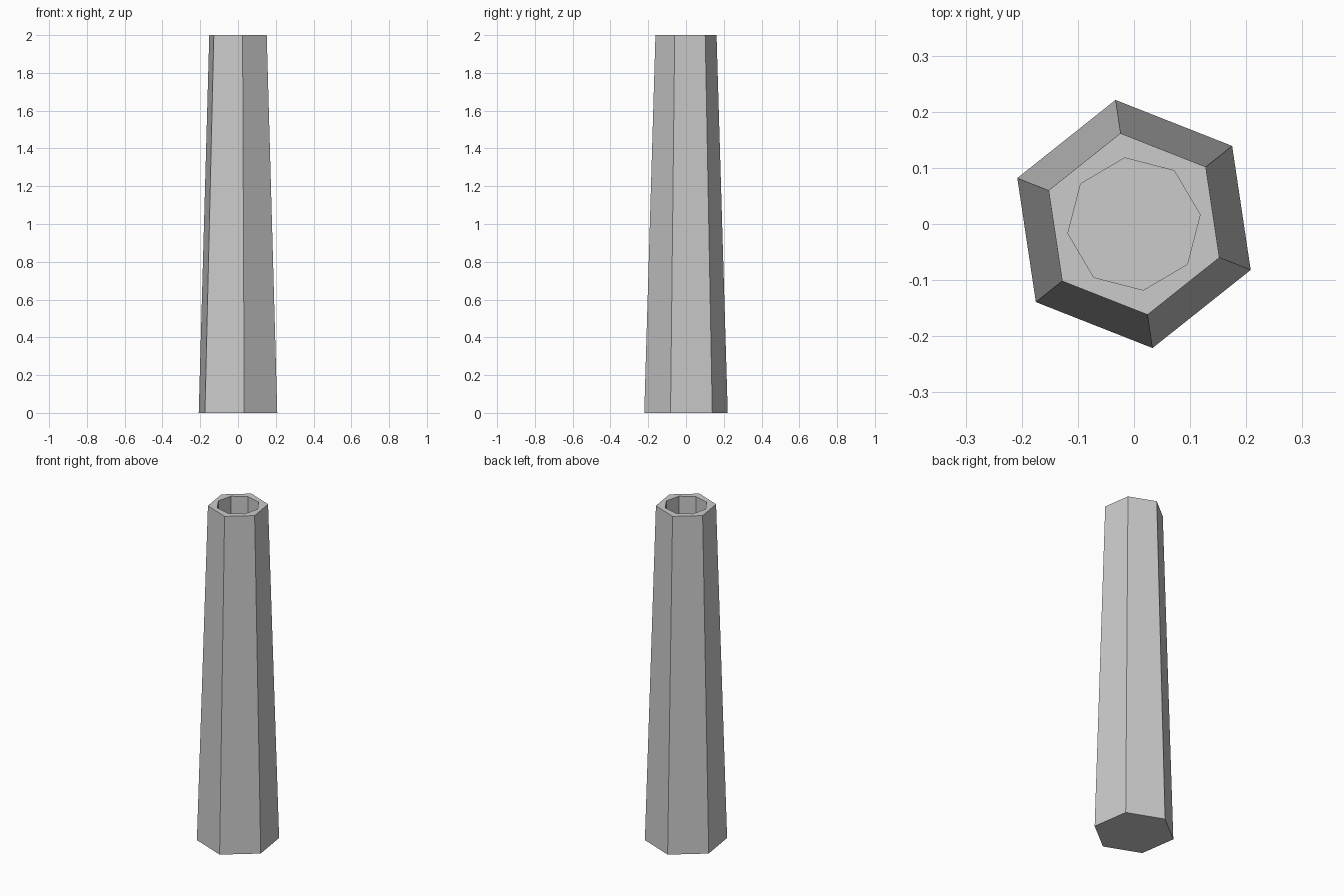
import bpy
from math import radians

if "Cube" in bpy.data.objects:
    bpy.data.objects.remove(bpy.data.objects["Cube"])


def prism(name, sides, r_bottom, r_top, z_bottom, z_top, angle):
    """Flat-sided prism whose first corner lies at the given angle from +x."""
    bpy.ops.mesh.primitive_cone_add(
        vertices=sides, radius1=r_bottom, radius2=r_top,
        depth=z_top - z_bottom, location=(0, 0, (z_bottom + z_top) / 2),
        rotation=(0, 0, radians(angle - 90)))
    obj = bpy.context.object
    obj.name = name
    return obj


# Tapered six-sided stack
stack = prism("chimney_stack", 6, 0.2235, 0.1635, 0, 2, 38.5)

# Straight eight-sided flue sunk into the top
flue = prism("flue_cutter", 8, 0.119, 0.119, 1.0, 2.2, 98)
flue.hide_render = True
flue.hide_set(True)

cut = stack.modifiers.new("flue", 'BOOLEAN')
cut.operation = 'DIFFERENCE'
cut.solver = 'EXACT'
cut.object = flue
